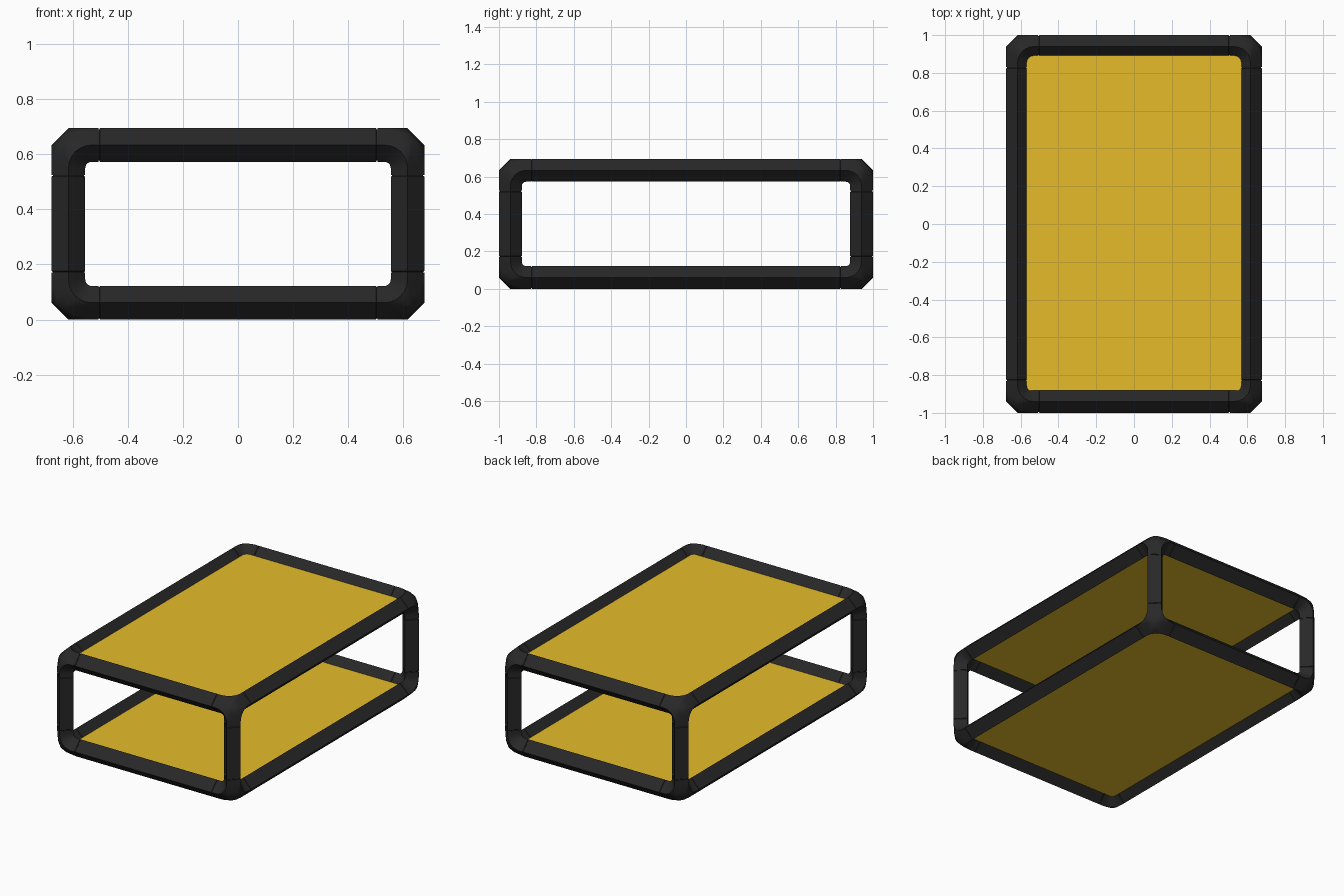
import bpy, bmesh, math
from mathutils import Vector, Matrix

cube = bpy.data.objects.get("Cube")
if cube:
    bpy.data.objects.remove(cube, do_unlink=True)

R = 0.061                         # half width of the diamond section
FILLET = 0.023                    # inner corner radius
ARM = 0.109                       # corner arm length
HALF = Vector((0.677 - R, 1.0 - R, 0.3475 - R))   # frame centre lines
MID = Vector((0, 0, 0.3475))


def material(name, rgb):
    m = bpy.data.materials.new(name)
    m.use_nodes = True
    m.diffuse_color = (*rgb, 1)
    m.node_tree.nodes["Principled BSDF"].inputs["Base Color"].default_value = (*rgb, 1)
    return m


DARK = material("charcoal", (0.021, 0.021, 0.021))
GOLD = material("mustard yellow", (0.79, 0.5, 0.022))


def make_object(name, bm, mat):
    bmesh.ops.remove_doubles(bm, verts=bm.verts, dist=1e-5)
    bmesh.ops.recalc_face_normals(bm, faces=bm.faces)
    mesh = bpy.data.meshes.new(name)
    bm.to_mesh(mesh)
    bm.free()
    mesh.materials.append(mat)
    ob = bpy.data.objects.new(name, mesh)
    bpy.context.collection.objects.link(ob)
    return ob


def polygon(bm, points):
    bm.faces.new([bm.verts.new(p) for p in points])


def axis(i):
    return Vector([1.0 if n == i % 3 else 0.0 for n in range(3)])


def bar(name, i, centre):
    """Diamond rail along axis i, with narrow necks at both ends."""
    a, b, c = axis(i), axis(i + 1), axis(i + 2)
    end = HALF[i] - ARM
    profile = [(end + 0.02, 0.93 * R), (end - 0.003, 0.93 * R), (end - 0.006, R)]
    stations = [(-p, r) for p, r in profile] + profile[::-1]
    bm = bmesh.new()
    rings = [[bm.verts.new(centre + a * p + d * r) for d in (b, c, -b, -c)]
             for p, r in stations]
    for lo, hi in zip(rings, rings[1:]):
        for n in range(4):
            m = (n + 1) % 4
            bm.faces.new((lo[n], lo[m], hi[m], hi[n]))
    bm.faces.new(rings[0])
    bm.faces.new(rings[-1])
    make_object(name, bm, DARK)


def corner(name, signs):
    """Three-way elbow, domed outside and filleted inside."""
    bm = bmesh.new()
    c, steps = -(R + FILLET), 6
    diagonal = Vector((1, 1, 1))
    inner = diagonal * (-R / 2)
    rim = []
    for n in range(3):
        i, j, k = axis(n), axis(n + 1), axis(n + 2)
        start, bend = i * -ARM, i * c
        # straight arm faces
        for u, v in ((j, k), (j, -k), (-j, k)):
            polygon(bm, [start + u * R, bend + u * R, bend + v * R, start + v * R])
        polygon(bm, [start - j * R, bend - j * R, inner, bend - k * R, start - k * R])
        polygon(bm, [start + d * R for d in (j, k, -j, -k)])
        # curved web between the arms along i and j
        def arc(t, radius):
            ang = math.pi / 2 * t / steps
            return i * (c + radius * math.sin(ang)) + j * (c + radius * math.cos(ang))
        ridge = [arc(t, R + FILLET) + k * R for t in range(steps + 1)]
        fillet = [arc(t, FILLET) for t in range(steps + 1)]
        for t in range(steps):
            polygon(bm, [ridge[t], fillet[t], fillet[t + 1], ridge[t + 1]])
            polygon(bm, [inner, fillet[t], fillet[t + 1]])
        rim += ridge
    # domed outer cap
    apex = diagonal * (0.34 * R)
    ring = [p.lerp(apex, 0.5) + diagonal * 0.004 for p in rim]
    for n in range(len(rim)):
        m = (n + 1) % len(rim)
        polygon(bm, [rim[n], rim[m], ring[m], ring[n]])
        polygon(bm, [ring[n], ring[m], apex])
    place = Matrix.Translation(MID + Vector([s * h for s, h in zip(signs, HALF)]))
    bmesh.ops.transform(bm, matrix=place @ Matrix.Diagonal((*signs, 1)), verts=bm.verts)
    ob = make_object(name, bm, DARK)
    bpy.ops.object.select_all(action='DESELECT')
    ob.select_set(True)
    bpy.context.view_layer.objects.active = ob
    bpy.ops.object.shade_smooth_by_angle(angle=math.radians(50))


# Frame rails, four along each axis
for i, label in enumerate(("cross_rail", "side_rail", "upright_post")):
    for s in (-1, 1):
        for t in (-1, 1):
            offset = axis(i + 1) * s * HALF[(i + 1) % 3] + axis(i + 2) * t * HALF[(i + 2) % 3]
            bar(label, i, MID + offset)

# Eight corner joints
for x in (-1, 1):
    for y in (-1, 1):
        for z in (-1, 1):
            corner("corner_joint", (x, y, z))

# Upper and lower panels, set into the rails
FRONT, BACK = -0.882, 0.93
for name, side in (("lower_panel", -1), ("upper_panel", 1)):
    bm = bmesh.new()
    bmesh.ops.create_cube(bm, size=1)
    centre = MID + Vector((0, (FRONT + BACK) / 2, side * HALF.z))
    scale = Matrix.Diagonal((2 * HALF.x, BACK - FRONT, 0.026, 1))
    bmesh.ops.transform(bm, matrix=Matrix.Translation(centre) @ scale, verts=bm.verts)
    make_object(name, bm, GOLD)
